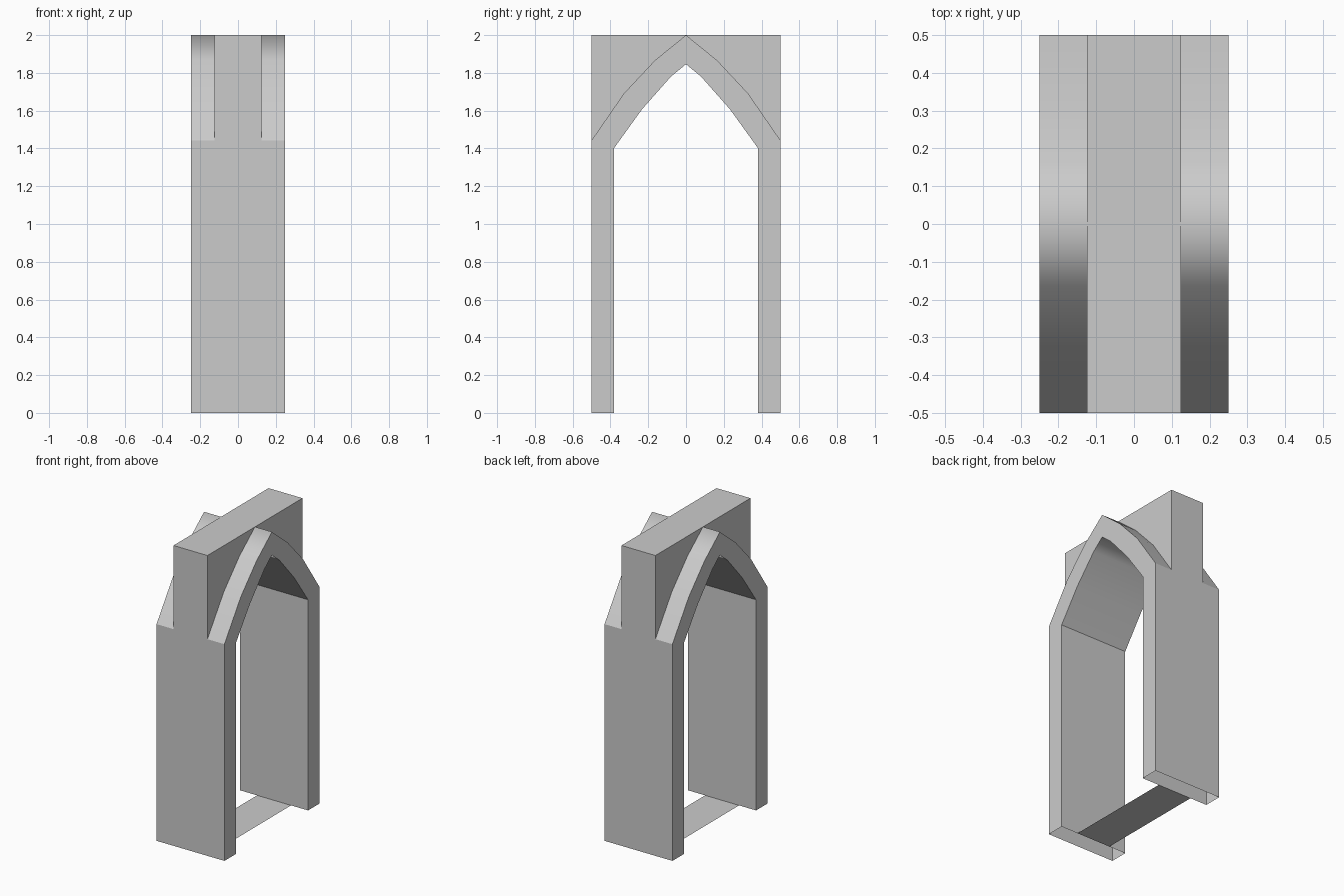
import bpy, bmesh

if "Cube" in bpy.data.objects:
    bpy.data.objects.remove(bpy.data.objects["Cube"])

OUTER = [(-0.5, 1.443), (-0.328, 1.692), (-0.164, 1.867), (0, 2)]
INNER = [(-0.38, 1.403), (-0.233, 1.607), (-0.08, 1.78), (0, 1.846)]


def mirrored(pts):
    """Half curve ending on the centre line -> full symmetric curve."""
    return pts + [(-y, z) for y, z in reversed(pts[:-1])]


def finish(bm, name):
    mesh = bpy.data.meshes.new(name)
    bm.to_mesh(mesh)
    bm.free()
    obj = bpy.data.objects.new(name, mesh)
    bpy.context.collection.objects.link(obj)
    return obj


def add_prism(bm, profile, half, skip=(), smooth=()):
    """Extrude a clockwise y-z profile along x; leave 'skip' sides open."""
    a = [bm.verts.new((-half, y, z)) for y, z in profile]
    b = [bm.verts.new((half, y, z)) for y, z in profile]
    n = len(profile)
    faces = [bm.faces.new(a), bm.faces.new(list(reversed(b)))]
    for i in range(n):
        if i not in skip:
            j = (i + 1) % n
            f = bm.faces.new((a[j], a[i], b[i], b[j]))
            f.smooth = i in smooth
            faces.append(f)
    bmesh.ops.recalc_face_normals(bm, faces=faces)


# Pointed arch with legs: smooth curved faces, open leg bottoms
profile = ([(-0.5, 0)] + mirrored(OUTER) + [(0.5, 0), (0.38, 0)]
           + mirrored(INNER)[::-1] + [(-0.38, 0)])
bm = bmesh.new()
add_prism(bm, profile, 0.25, skip=(8, 17),
          smooth=set(range(1, 7)) | set(range(10, 16)))
finish(bm, "pointed_arch")

# Narrow wall filling the corners above the arch, open where it meets the arch
bm = bmesh.new()
for s in (1, -1):
    add_prism(bm, [(s * y, z) for y, z in OUTER + [(-0.5, 2)]], 0.125,
              skip=(0, 1, 2))
finish(bm, "wall_above_arch")

# Flat floor strip between the legs
bm = bmesh.new()
bm.faces.new([bm.verts.new((x, y, 0)) for x, y in
              ((-0.125, -0.38), (-0.125, 0.38), (0.125, 0.38), (0.125, -0.38))])
finish(bm, "floor_strip")
